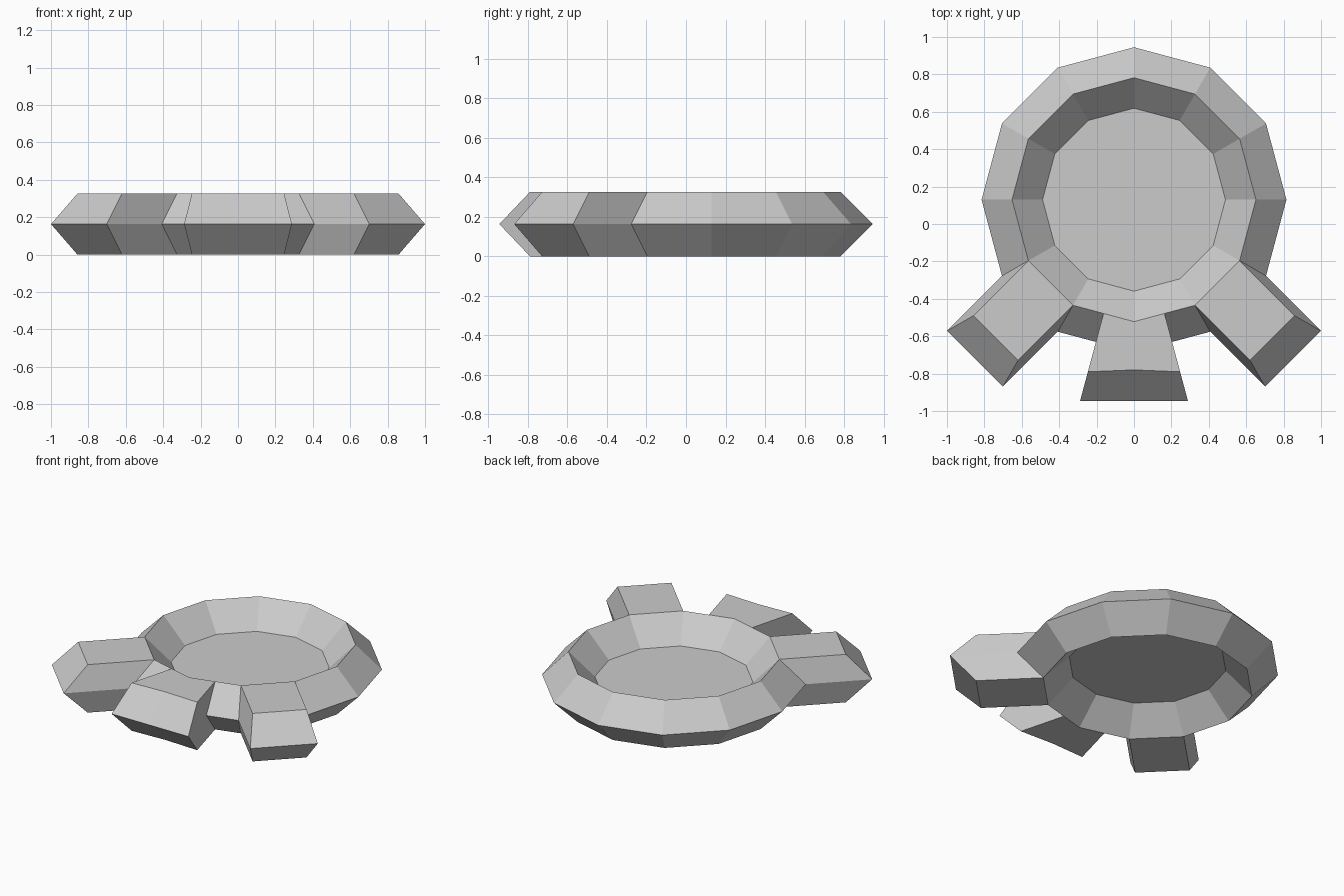
import bpy, bmesh, math
from mathutils import Vector

cube = bpy.data.objects.get("Cube")
if cube:
    bpy.data.objects.remove(cube, do_unlink=True)

MAJOR, MINOR = 0.652, 0.163
CENTRE = Vector((0, 0.13, MINOR))

grey = bpy.data.materials.new("plain grey")
grey.use_nodes = True
grey.diffuse_color = (0.6, 0.6, 0.6, 1)
grey.node_tree.nodes["Principled BSDF"].inputs["Base Color"].default_value = (0.6, 0.6, 0.6, 1)


def extrude_outer(bm, start, end):
    """Extrude the outer ring faces between two angles; return the new vertices."""
    faces = []
    for f in bm.faces:
        p = f.calc_center_median()
        if start < math.degrees(math.atan2(p.y, p.x)) < end and math.hypot(p.x, p.y) > MAJOR * 0.99:
            faces.append(f)
    made = bmesh.ops.extrude_face_region(bm, geom=faces)["geom"]
    old = [f for f in faces if f.is_valid]
    if old:
        bmesh.ops.delete(bm, geom=old, context='FACES')
    return [v for v in made if isinstance(v, bmesh.types.BMVert)]


# Diamond-section ring
bpy.ops.mesh.primitive_torus_add(major_segments=12, minor_segments=4,
                                 major_radius=MAJOR, minor_radius=MINOR, location=CENTRE)
ring = bpy.context.object
ring.name = "ring_with_prongs"
bm = bmesh.new()
bm.from_mesh(ring.data)

# Diagonal prongs, pushed straight out of one ring segment each
for side, start in ((1, -60), (-1, -150)):
    for v in extrude_outer(bm, start, start + 30):
        v.co += Vector((side * 0.294, -0.294, 0))

# Cut the two front segments in half, at the sides of the front prong
half = math.radians(15)
for side in (1, -1):
    faces = [f for f in bm.faces
             if 0 < side * f.calc_center_median().x < -f.calc_center_median().y * math.tan(2 * half)
             and all(v.co.length < MAJOR + MINOR + 0.01 for v in f.verts)]
    geom = set(faces)
    for f in faces:
        geom.update(f.edges)
        geom.update(f.verts)
    bmesh.ops.bisect_plane(bm, geom=list(geom), dist=1e-5, plane_co=(0, 0, 0),
                           plane_no=(math.cos(half), side * math.sin(half), 0))

# Flared front prong with a flat tip
for v in extrude_outer(bm, -105, -75):
    middle = abs(v.co.x) < 0.01
    reach = 1.075 if abs(v.co.z) < 0.01 else 0.91 if middle else 0.92
    v.co.y = -reach
    v.co.x = 0 if middle else math.copysign(reach * math.tan(half), v.co.x)

bmesh.ops.recalc_face_normals(bm, faces=bm.faces)
bm.to_mesh(ring.data)
bm.free()
ring.data.materials.clear()
ring.data.materials.append(grey)

# Flat disc closing the ring at mid height
bpy.ops.mesh.primitive_circle_add(vertices=12, radius=MAJOR - MINOR,
                                  fill_type='NGON', location=CENTRE)
disc = bpy.context.object
disc.name = "centre_disc"
disc.data.materials.append(grey)

for obj in (ring, disc):
    for poly in obj.data.polygons:
        poly.use_smooth = False
